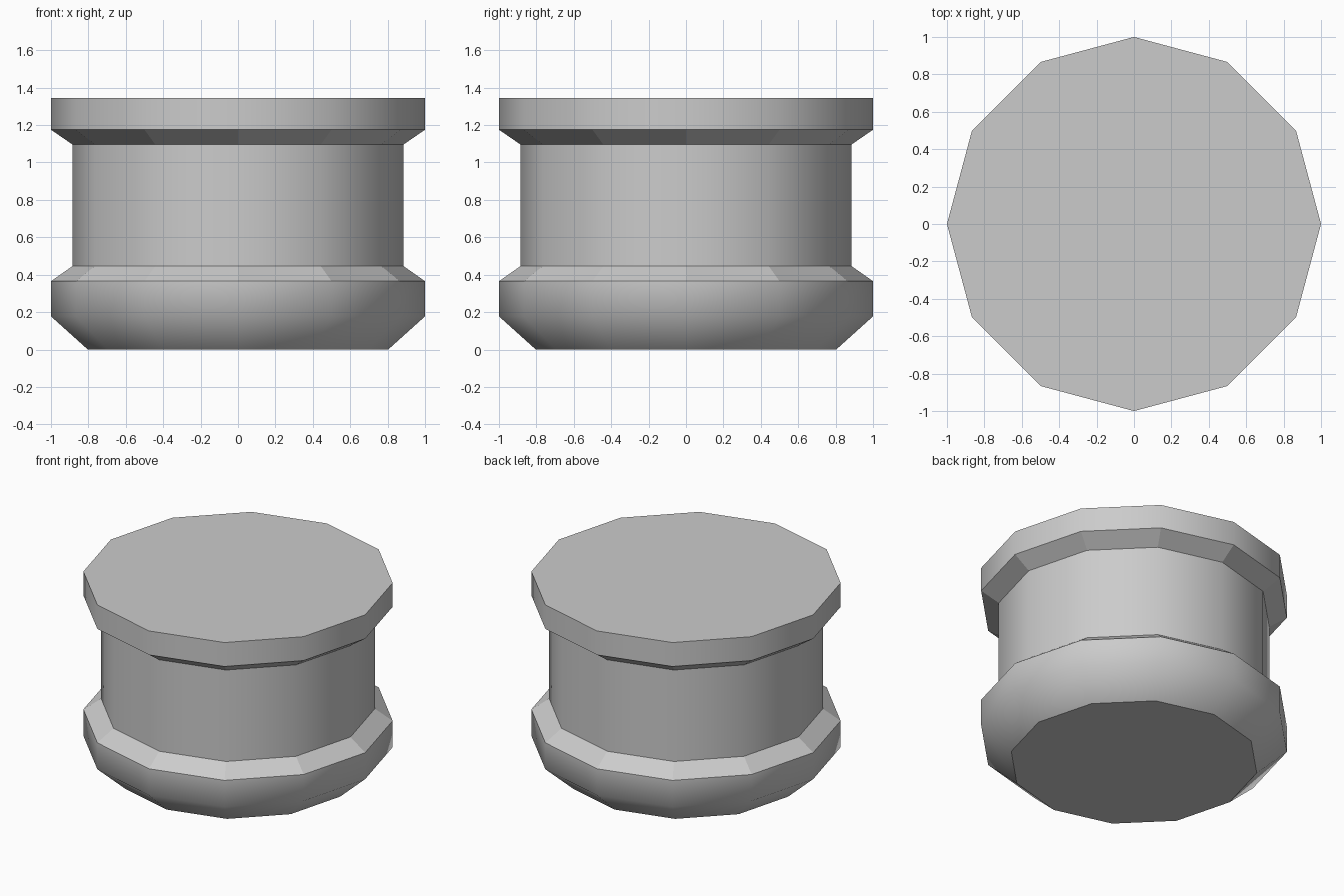
import bpy, bmesh, math

if "Cube" in bpy.data.objects:
    bpy.data.objects.remove(bpy.data.objects["Cube"])

SIDES = 12
# (radius, height) from the base to the top
profile = [(0.803, 0), (1, 0.177), (1, 0.365), (0.885, 0.446),
           (0.885, 1.096), (1, 1.175), (1, 1.345)]
flat_bands = {2, 4 + 0}          # groove chamfers are faceted

bm = bmesh.new()
rings = []
for r, z in profile:
    rings.append([bm.verts.new((r * math.cos(2 * math.pi * i / SIDES),
                                r * math.sin(2 * math.pi * i / SIDES), z))
                  for i in range(SIDES)])

# Side bands, smooth around except for the chamfers
for band, (low, high) in enumerate(zip(rings, rings[1:])):
    for i in range(SIDES):
        j = (i + 1) % SIDES
        face = bm.faces.new((low[i], low[j], high[j], high[i]))
        face.smooth = band not in flat_bands

# Flat end caps
bm.faces.new(rings[0][::-1])
bm.faces.new(rings[-1])

# Crisp rims everywhere except where the base taper rolls into the lower band
for k, ring in enumerate(rings):
    if k != 1:
        for i in range(SIDES):
            bm.edges.get((ring[i], ring[(i + 1) % SIDES])).smooth = False

mesh = bpy.data.meshes.new("grooved_drum")
bm.to_mesh(mesh)
bm.free()
bpy.context.collection.objects.link(bpy.data.objects.new("grooved_drum", mesh))
